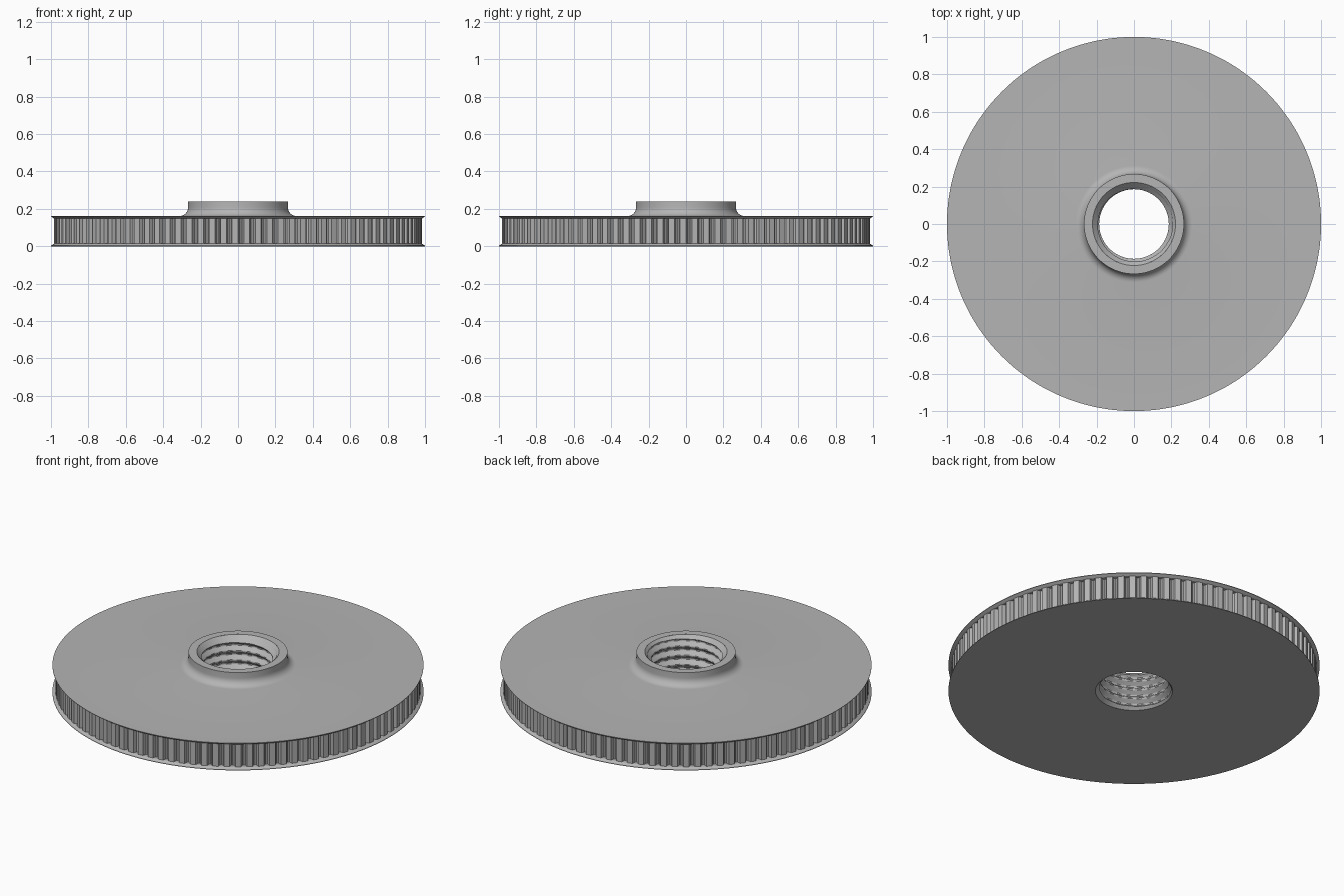
import bpy, bmesh
from math import sin, cos, pi, tau

TEETH, STEPS = 100, 8
RIM_R, GROOVE = 0.984, 0.024
HEIGHT, PITCH = 0.24, 0.055

cube = bpy.data.objects.get("Cube")
if cube:
    bpy.data.objects.remove(cube)

grey = bpy.data.materials.new("machined grey")
grey.use_nodes = True
colour = (0.46, 0.46, 0.46, 1)
grey.diffuse_color = colour
grey.node_tree.nodes["Principled BSDF"].inputs["Base Color"].default_value = colour


def loft(name, rings, segments):
    """Join rings of (radius function of step index, height) into a surface."""
    bm = bmesh.new()
    loops = []
    for radius, z in rings:
        loop = []
        for i in range(segments):
            a = tau * i / segments
            r = radius(i)
            loop.append(bm.verts.new((r * cos(a), r * sin(a), z)))
        loops.append(loop)
    for low, high in zip(loops, loops[1:]):
        for i in range(segments):
            j = (i + 1) % segments
            bm.faces.new((low[i], low[j], high[j], high[i]))
    mesh = bpy.data.meshes.new(name)
    bm.to_mesh(mesh)
    bm.free()
    mesh.materials.append(grey)
    obj = bpy.data.objects.new(name, mesh)
    bpy.context.collection.objects.link(obj)
    bpy.ops.object.select_all(action='DESELECT')
    obj.select_set(True)
    bpy.context.view_layer.objects.active = obj
    bpy.ops.object.shade_smooth_by_angle(angle=pi / 6)
    return obj


def plain(r):
    return lambda i: r


def toothed(i):
    # Flat lands alternating with rounded belt grooves
    t = i % STEPS / STEPS
    return RIM_R - GROOVE * max(0, sin(tau * t)) ** 0.5


# Toothed wheel: lower flange, toothed rim, upper flange
profile = [(plain(0.208), 0), (plain(1), 0), (plain(1), 0.003),
           (plain(RIM_R), 0.014), (toothed, 0.014), (toothed, 0.148),
           (plain(RIM_R), 0.148), (plain(1), 0.159), (plain(1), 0.162)]

# Hub with a rounded fillet at its foot
FILLET, HUB_R, DECK = 0.045, 0.267, 0.162
for k in range(9):
    a = pi / 2 * k / 8
    profile.append((plain(HUB_R + FILLET * (1 - sin(a))),
                    DECK + FILLET * (1 - cos(a))))
profile += [(plain(HUB_R), HEIGHT), (plain(0.222), HEIGHT)]
loft("toothed_wheel", profile, TEETH * STEPS)

# Threaded bore with a countersunk mouth
BORE_STEPS, ROWS = 96, 96


def thread(z):
    def radius(i):
        phase = (z / PITCH - i / BORE_STEPS) % 1
        ridge = min(1, max(0, 1.4 * abs(2 * phase - 1) - 0.2))
        return max(0.186 + 0.022 * ridge,
                   0.222 - (HEIGHT - z), 0.208 - z)
    return radius


heights = [HEIGHT * (1 - k / ROWS) for k in range(ROWS + 1)]
loft("threaded_bore", [(thread(z), z) for z in heights], BORE_STEPS)
